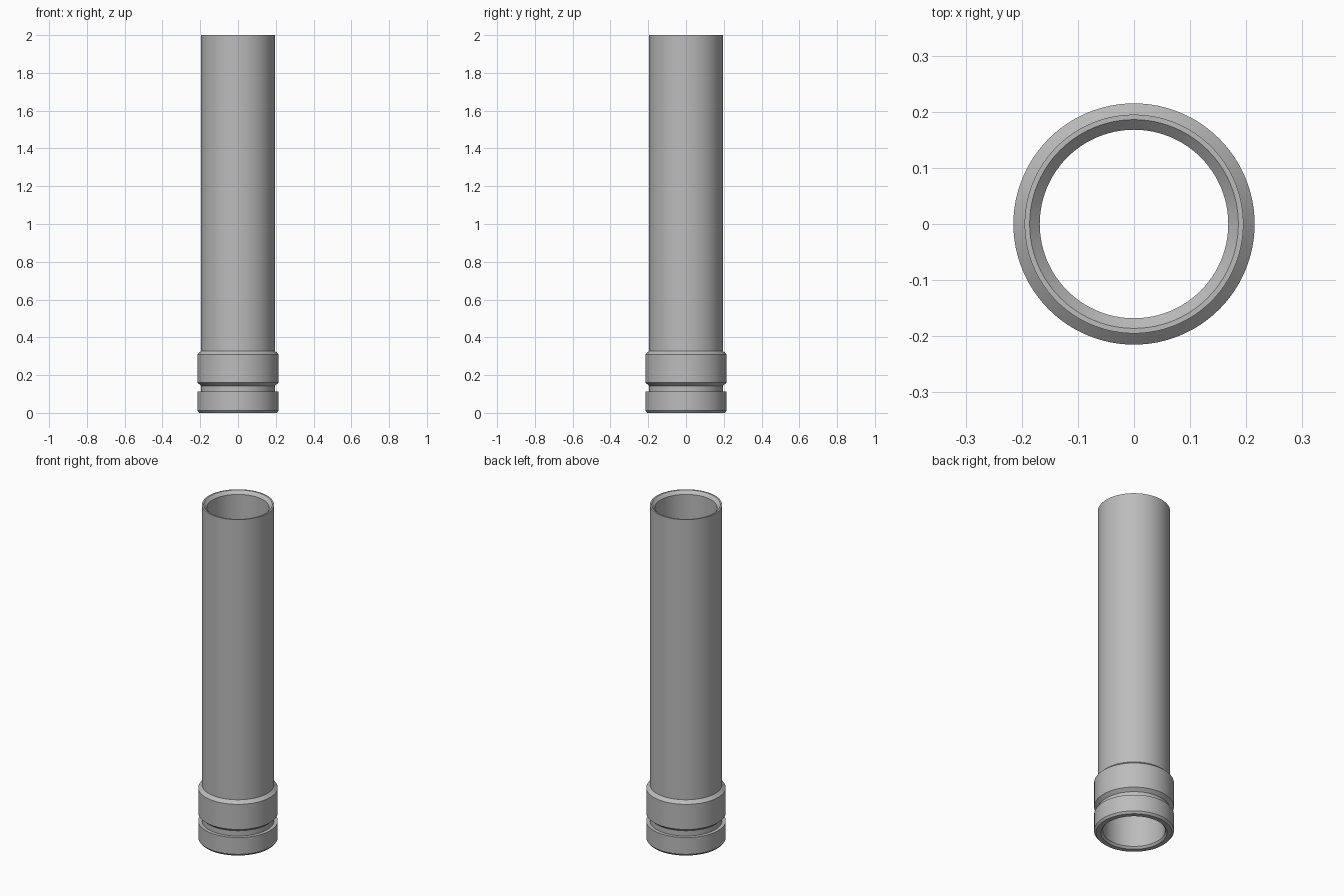
import bpy
import bmesh
import math

cube = bpy.data.objects.get("Cube")
if cube:
    bpy.data.objects.remove(cube, do_unlink=True)

# Plain grey metal
grey = bpy.data.materials.new("grey_metal")
grey.use_nodes = True
colour = (0.50, 0.50, 0.50, 1)
grey.diffuse_color = colour
grey.node_tree.nodes["Principled BSDF"].inputs["Base Color"].default_value = colour

SEGMENTS = 96
BORE, TUBE, BAND = 0.168, 0.195, 0.215


def lathe(name, profile):
    """Spin a closed (radius, height) profile around the z axis."""
    bm = bmesh.new()
    verts = [bm.verts.new((r, 0, z)) for r, z in profile]
    edges = [bm.edges.new((a, b)) for a, b in zip(verts, verts[1:] + verts[:1])]
    bmesh.ops.spin(bm, geom=verts + edges, cent=(0, 0, 0), axis=(0, 0, 1),
                   angle=math.tau, steps=SEGMENTS, use_merge=True)
    bmesh.ops.remove_doubles(bm, verts=bm.verts, dist=1e-5)
    bmesh.ops.recalc_face_normals(bm, faces=bm.faces)
    mesh = bpy.data.meshes.new(name)
    bm.to_mesh(mesh)
    bm.free()
    mesh.materials.append(grey)
    obj = bpy.data.objects.new(name, mesh)
    bpy.context.collection.objects.link(obj)
    bpy.ops.object.select_all(action="DESELECT")
    obj.select_set(True)
    bpy.context.view_layer.objects.active = obj
    bpy.ops.object.shade_smooth_by_angle(angle=math.radians(25))
    return obj


# One continuous hollow sleeve: base band, groove, collar, tube, chamfered bore
lathe("grooved_tube", [
    (0.205, 0.0), (BAND, 0.012),                  # base chamfer
    (BAND, 0.112), (TUBE, 0.112),                 # base band
    (TUBE, 0.143), (BAND, 0.160),                 # groove and its sloped wall
    (BAND, 0.310), (TUBE, 0.328),                 # collar
    (TUBE, 2.0), (0.186, 2.0),                    # tube and flat rim
    (BORE, 1.982), (BORE, 0.012), (0.178, 0.0),   # bore, flared at both ends
])
